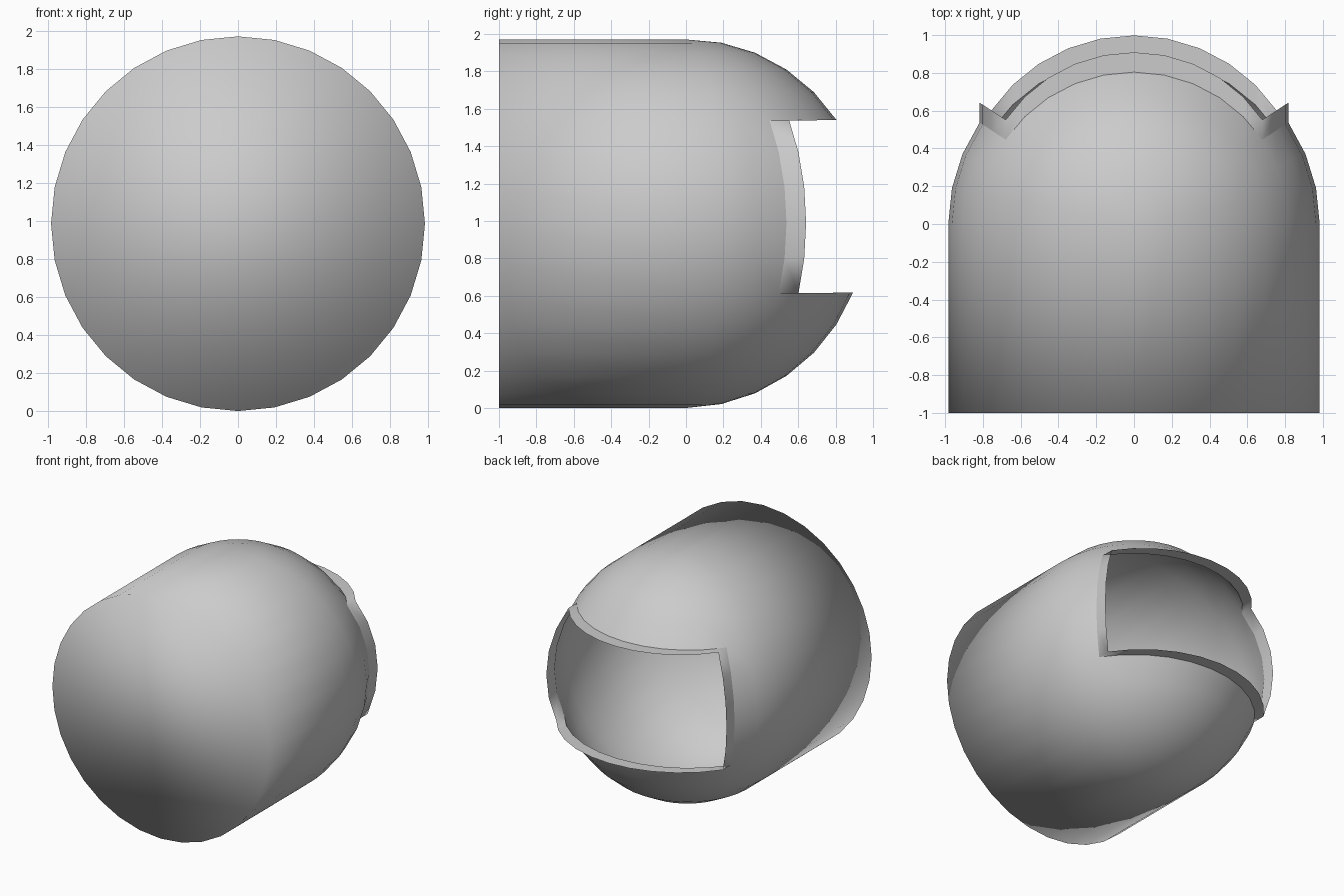
import bpy, bmesh, math

if "Cube" in bpy.data.objects:
    bpy.data.objects.remove(bpy.data.objects["Cube"])

RX, RY, RZ = 0.983, 0.967, 0.985     # dome radii
LIP = 0.105                          # depth of the raised window rim
TILT = 0.01                          # slight upward lean of the dome
EPS = 1e-4

bm = bmesh.new()
bmesh.ops.create_uvsphere(bm, u_segments=32, v_segments=16, radius=1.0)


def extrude_back(edges):
    """Extrude edges and return the new vertices and edges."""
    geo = bmesh.ops.extrude_edge_only(bm, edges=edges)["geom"]
    verts = [g for g in geo if isinstance(g, bmesh.types.BMVert)]
    return verts, [g for g in geo if isinstance(g, bmesh.types.BMEdge)]


# half dome facing +y
bmesh.ops.delete(bm, geom=[v for v in bm.verts if v.co.y < -EPS], context='VERTS')

# window: five segments each side, from 22.5 deg below to 33.75 deg above the middle
window = []
for f in bm.faces:
    c = f.calc_center_median()
    lon = math.degrees(math.atan2(c.x, c.y))
    lat = math.degrees(math.asin(c.z / c.length))
    if abs(lon) < 56.25 and -22.5 < lat < 33.75:
        window.append(f)
bmesh.ops.delete(bm, geom=window, context='FACES')

# final dome proportions
for v in bm.verts:
    v.co.x *= RX
    v.co.y *= RY
    v.co.z = v.co.z * RZ + TILT * v.co.y

open_edges = [e for e in bm.edges if e.is_boundary]
back_ring = [e for e in open_edges if all(abs(v.co.y) < EPS for v in e.verts)]
window_ring = [e for e in open_edges if e not in back_ring]

# straight barrel and flat closed end
verts, edges = extrude_back(back_ring)
for v in verts:
    v.co.y = -1.0
bmesh.ops.contextual_create(bm, geom=edges)

# thin rim pushed straight out around the window
verts, edges = extrude_back(window_ring)
for v in verts:
    v.co.y += LIP
for e in window_ring:
    e.smooth = False

bmesh.ops.recalc_face_normals(bm, faces=bm.faces)
for f in bm.faces:
    f.smooth = True

mesh = bpy.data.meshes.new("helmet_shell")
bm.to_mesh(mesh)
bm.free()
shell = bpy.data.objects.new("helmet_shell", mesh)
shell.location.z = RZ
bpy.context.collection.objects.link(shell)
